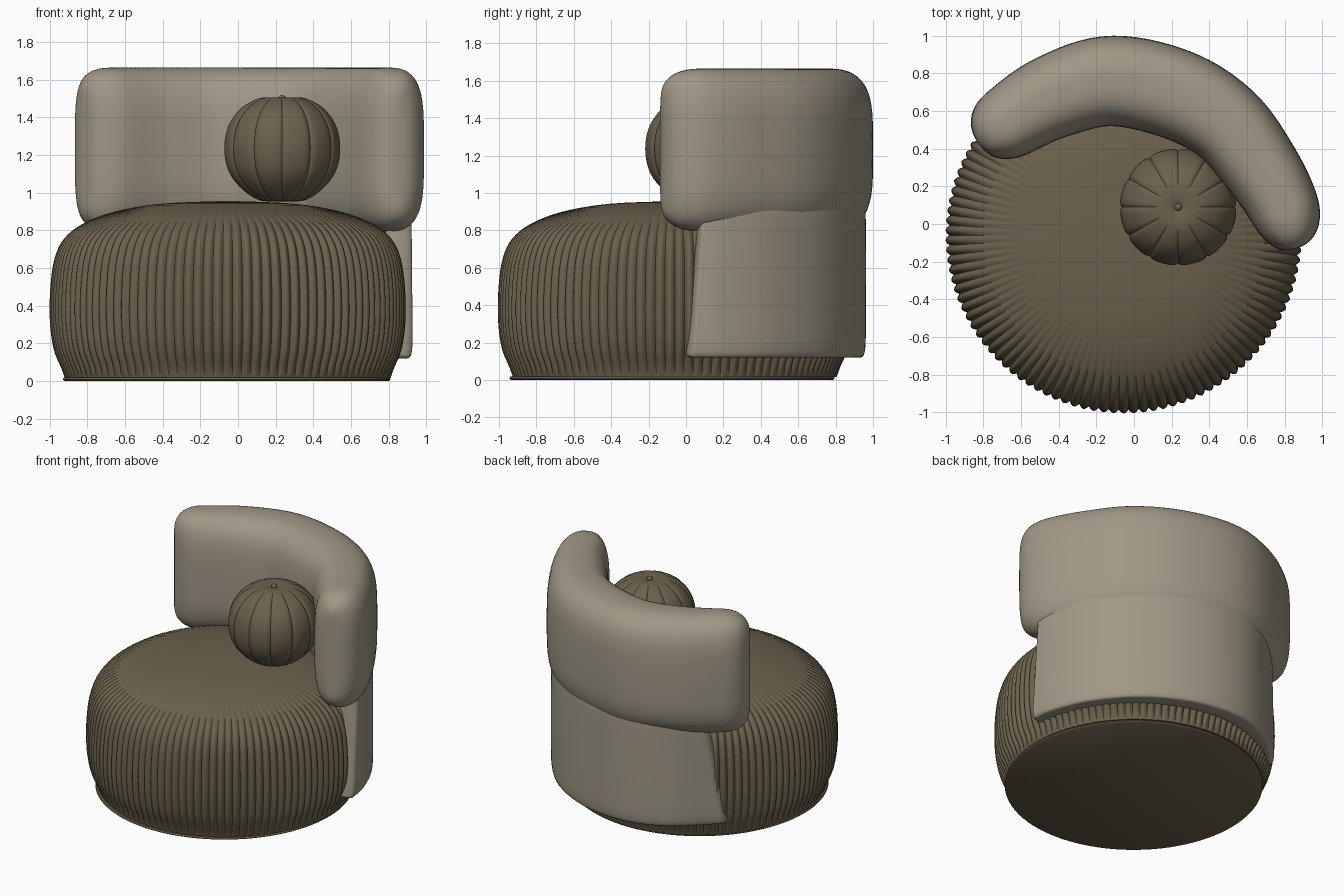
import bpy
import bmesh
from math import sin, cos, pi, copysign
from mathutils import Vector

if "Cube" in bpy.data.objects:
    bpy.data.objects.remove(bpy.data.objects["Cube"])


def make_material(name, rgb):
    mat = bpy.data.materials.new(name)
    mat.use_nodes = True
    mat.diffuse_color = (*rgb, 1)
    mat.node_tree.nodes["Principled BSDF"].inputs["Base Color"].default_value = (*rgb, 1)
    return mat


olive = make_material("olive brown fabric", (0.147, 0.119, 0.074))
stone = make_material("stone grey fabric", (0.35, 0.31, 0.24))


def spline(points, t):
    """Smooth curve through the points, t from 0 to 1."""
    pts = [Vector(p) for p in points]
    pts = [2 * pts[0] - pts[1]] + pts + [2 * pts[-1] - pts[-2]]
    spans = len(pts) - 3
    i = max(0, min(int(t * spans), spans - 1))
    f = t * spans - i
    a, b, c, d = pts[i:i + 4]
    return 0.5 * (2 * b + (c - a) * f + (2 * a - 5 * b + 4 * c - d) * f ** 2
                  + (3 * b - a - 3 * c + d) * f ** 3)


def build(name, rings, mat, closed_ends=True):
    """Skin a list of closed rings and cap both ends."""
    bm = bmesh.new()
    loops = [[bm.verts.new(p) for p in ring] for ring in rings]
    count = len(loops[0])
    for low, high in zip(loops, loops[1:]):
        for i in range(count):
            j = (i + 1) % count
            bm.faces.new((low[i], low[j], high[j], high[i]))
    if closed_ends:
        bm.faces.new(loops[0][::-1])
        bm.faces.new(loops[-1])
    bmesh.ops.remove_doubles(bm, verts=bm.verts, dist=0.0005)
    bmesh.ops.recalc_face_normals(bm, faces=bm.faces)
    mesh = bpy.data.meshes.new(name)
    bm.to_mesh(mesh)
    bm.free()
    obj = bpy.data.objects.new(name, mesh)
    bpy.context.collection.objects.link(obj)
    mesh.materials.append(mat)
    bpy.ops.object.select_all(action='DESELECT')
    obj.select_set(True)
    bpy.context.view_layer.objects.active = obj
    bpy.ops.object.shade_smooth_by_angle(angle=0.7)
    return obj


def lathe(name, centre, profile, steps, segments, groove, mat):
    """Turned body; groove(angle, r, z) gives the depth cut into the radius."""
    rings = []
    for k in range(steps + 1):
        r, z = spline(profile, k / steps)
        ring = []
        for i in range(segments):
            a = 2 * pi * i / segments
            rr = max(r - groove(a, r, z), 0.002)
            ring.append((centre[0] + rr * cos(a), centre[1] + rr * sin(a), z))
        rings.append(ring)
    return build(name, rings, mat)


def power(v, e):
    return copysign(abs(v) ** e, v)


def cushion(name, path, z_mid, half_h, round_len, tip_h, side_pow, top_pow, mat, slant=0.0):
    """Upholstered band swept along a plan path of (x, y, half width)."""
    rings = []
    steps, segs = 90, 56
    for k in range(steps + 1):
        t = 0.5 - 0.5 * cos(pi * k / steps)
        d = min(t, 1 - t) / round_len
        end = (1 - max(0, 1 - d) ** 2.5) ** 0.4
        ring = []
        for i in range(segs):
            a = 2 * pi * i / segs
            dz = half_h * (tip_h + (1 - tip_h) * end) * power(sin(a), top_pow)
            u = 0.5 + (t - 0.5) * (1 - slant * dz)
            p = spline(path, u)
            q = spline(path, u + 0.002) - spline(path, u - 0.002)
            normal = Vector((-q.y, q.x)).normalized()
            off = normal * p.z * end * power(cos(a), side_pow)
            ring.append((p.x + off.x, p.y + off.y, z_mid + dz))
        rings.append(ring)
    return build(name, rings, mat)


# Round seat with scalloped ribs that fade out over the domed top
def seat_ribs(a, r, z):
    side = max(0, min(1, (r - 0.5) / 0.4)) * min(1, z / 0.1)
    return 0.02 * side * (1 - abs(sin(55 * a)))


seat_profile = [(0.865, 0.015), (0.885, 0.07), (0.925, 0.17), (0.945, 0.32), (0.942, 0.5),
                (0.92, 0.65), (0.87, 0.755), (0.77, 0.835), (0.6, 0.9), (0.35, 0.942), (0, 0.957)]
lathe("seat", (-0.055, -0.06), seat_profile, 40, 880, seat_ribs, olive)

# Thin base rim
lathe("base_rim", (-0.06, -0.075), [(0.86, 0), (0.87, 0.008), (0.865, 0.018)],
      4, 96, lambda a, r, z: 0, olive)

# Curved backrest cushion
back_path = [(-0.82, 0.42, 0.17), (-0.65, 0.55, 0.2), (-0.42, 0.68, 0.225), (-0.12, 0.76, 0.24),
             (0.22, 0.69, 0.24), (0.48, 0.54, 0.225), (0.66, 0.32, 0.21),
             (0.79, 0.1, 0.19), (0.86, -0.13, 0.16)]
cushion("backrest", back_path, 1.23, 0.435, 0.12, 0.62, 0.8, 0.5, stone)

# Support panel wrapped round the back of the seat
panel_path = [(-0.66, 0.58, 0.07), (-0.4, 0.8, 0.07), (-0.12, 0.89, 0.07), (0.2, 0.85, 0.07),
              (0.5, 0.69, 0.07), (0.72, 0.44, 0.07), (0.83, 0.2, 0.07), (0.86, 0.04, 0.07)]
cushion("back_support", panel_path, 0.54, 0.42, 0.03, 0.93, 0.25, 0.25, stone, 0.15)

# Ball cushion with gathered pleats and a small button on top
def pleats(a, r, z):
    return 0.012 * (1 - abs(sin(6 * a))) ** 4 * min(1, r / 0.15)


ball_profile = [(0, 0.955), (0.12, 0.96), (0.215, 1.02), (0.285, 1.11), (0.31, 1.23),
                (0.29, 1.35), (0.225, 1.445), (0.13, 1.5), (0.05, 1.505), (0, 1.49)]
lathe("ball_cushion", (0.235, 0.09), ball_profile, 40, 192, pleats, olive)
button_profile = [(0, 1.48), (0.018, 1.49), (0.018, 1.51), (0, 1.52)]
lathe("ball_button", (0.235, 0.09), button_profile, 9, 16, lambda a, r, z: 0, olive)
